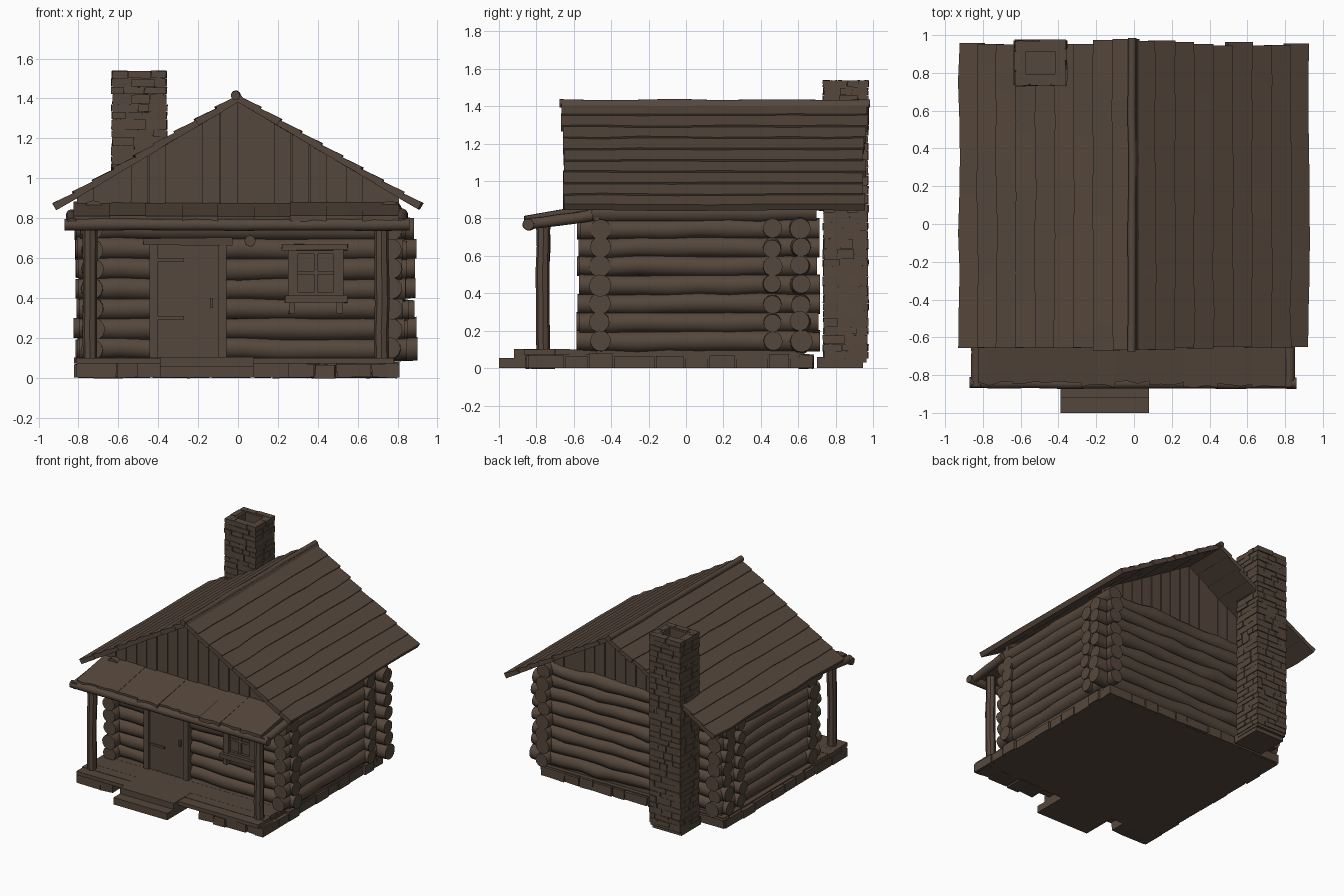
import bpy, bmesh, math, random
from mathutils import Vector, Matrix

if "Cube" in bpy.data.objects:
    bpy.data.objects.remove(bpy.data.objects["Cube"])
random.seed(7)
J = lambda a: random.uniform(-a, a)

wood = bpy.data.materials.new("weathered brown")
wood.diffuse_color = (0.091, 0.063, 0.045, 1)
wood.use_nodes = True
wood.node_tree.nodes["Principled BSDF"].inputs["Base Color"].default_value = wood.diffuse_color

def done(name, bm):
    bmesh.ops.recalc_face_normals(bm, faces=bm.faces)
    me = bpy.data.meshes.new(name)
    bm.to_mesh(me)
    bm.free()
    me.materials.append(wood)
    ob = bpy.data.objects.new(name, me)
    bpy.context.collection.objects.link(ob)
    return ob

def box(bm, x0, x1, y0, y1, z0, z1, j=0.0):
    m = Matrix.Translation(((x0+x1)/2, (y0+y1)/2, (z0+z1)/2)) @ Matrix.Diagonal((x1-x0, y1-y0, z1-z0, 1))
    for v in bmesh.ops.create_cube(bm, size=1, matrix=m)['verts']:
        v.co += Vector((J(j), J(j), J(j)))

def loft(bm, rings):
    """Closed tube through rings of points, with flat caps."""
    vs = [[bm.verts.new(p) for p in r] for r in rings]
    n = len(vs[0])
    for a, b in zip(vs, vs[1:]):
        for i in range(n):
            bm.faces.new((a[i], a[(i+1) % n], b[(i+1) % n], b[i]))
    bm.faces.new(vs[0])
    bm.faces.new(vs[-1][::-1])

def log(bm, p0, p1, r, rings=7, wob=0.006, sides=14):
    p0, p1 = Vector(p0), Vector(p1)
    d = (p1 - p0).normalized()
    u = d.orthogonal().normalized()
    w = d.cross(u)
    pts = []
    for k in range(rings):
        c = p0.lerp(p1, k/(rings-1)) + u*J(wob) + w*J(wob)
        rr = r + J(wob*0.6)
        pts.append([c + (u*math.cos(t) + w*math.sin(t))*rr
                    for t in (2*math.pi*i/sides for i in range(sides))])
    loft(bm, pts)

# --- foundation: core slab and ring of rough stones, open beside the steps ---
bm = bmesh.new()
box(bm, -0.79, 0.78, -0.72, 0.66, 0, 0.075)
box(bm, -0.75, 0.785, -0.48, 0.63, 0.05, 0.12)
def stones(a, b, put):
    while a < b - 0.03:
        e = min(b, a + random.uniform(0.10, 0.24))
        put(a + 0.004, e - 0.004)
        a = e
for a0, b0, y in ((-0.81, -0.5, -0.85), (0.25, 0.80, -0.85), (-0.81, 0.80, 0.61)):
    d = 0.15 if y < 0 else 0.07
    stones(a0, b0, lambda a, b: box(bm, a, b, y + J(.008), y + d, 0, 0.07 + J(.006), .004))
for x in (-0.815, 0.735):
    stones(-0.85, 0.68, lambda a, b: box(bm, x + J(.008), x + 0.065 + J(.012), a, b, 0, 0.07 + J(.008)))
done("stone_foundation", bm)

# --- porch deck planks and steps ---
bm = bmesh.new()
for i in range(5):
    y = -0.865 + i*0.082
    box(bm, -0.815 + J(.008), 0.775 + J(.008), y, y + 0.081, 0.07, 0.101 + J(.002))
done("porch_deck", bm)
bm = bmesh.new()
box(bm, -0.39, 0.08, -0.92, -0.70, 0.02, 0.103)
box(bm, -0.39, 0.08, -1.0, -0.70, 0, 0.055)
done("porch_steps", bm)

# --- log walls ---
rows = [0.145 + 0.1*i for i in range(7)]
bm = bmesh.new()
for z in rows + [0.845]:
    e = 0.0 if z < 0.8 else 0.05
    log(bm, (-0.805 + e + J(.012), -0.46, z), (0.835 - e + J(.015), -0.46, z), 0.056 - e*0.3, 9)
done("front_wall_logs", bm)
bm = bmesh.new()
for z in rows + [0.84]:
    out = 0.0 if z < 0.8 else 0.08
    log(bm, (-0.81 + J(.02) + out, 0.61, z), (0.885 + J(.02) - out*1.6, 0.61, z), 0.055, 13, 0.009)
done("back_wall_logs", bm)
for name, x in (("left", -0.73), ("right", 0.765)):
    bm = bmesh.new()
    for z in rows + [0.835]:
        f = 0.03 if z > 0.8 else 0
        log(bm, (x, -0.575 + J(.012) + f, z), (x, 0.705 + J(.015), z), 0.055, 9)
    done(name + "_wall_logs", bm)
    # short log ends beside the back corner
    bm = bmesh.new()
    s = 1 if x > 0 else -1
    for z in rows:
        log(bm, (x - s*0.06, 0.46, z), (x + s*(0.085 + J(.012)), 0.46, z), 0.05, 3)
    done(name + "_corner_stubs", bm)

# --- gables of vertical boards on a backing triangle ---
def gable(name, y):
    bm = bmesh.new()
    top = lambda x: 1.39 - 0.59*abs(x)
    def slab(prof, y0, y1):
        loft(bm, [[(p, yy, q) for p, q in prof] for yy in (y0, y1)])
    n = 18
    for i in range(n):
        a, b = -0.81 + 1.62*i/n + 0.003, -0.81 + 1.62*(i+1)/n - 0.003
        y0 = y + J(.004)
        slab([(a, 0.79), (b, 0.79), (b, top(b)), (a, top(a))], y0 - 0.015, y0 + 0.015)
    slab([(-0.8, 0.79), (0.8, 0.79), (0.8, top(0.8)), (0, top(0)), (-0.8, top(0.8))], y - 0.008, y + 0.008)
    done(name, bm)
gable("front_gable_boards", -0.48)
gable("back_gable_boards", 0.61)

# --- roof: overlapping clapboards on each slope ---
down = Vector((0.93, 0, -0.553)).normalized()
nrm = Vector((0.553, 0, 0.93)).normalized()
length = math.hypot(0.92, 0.547)
for name, s in (("left", -1), ("right", 1)):
    bm = bmesh.new()
    n = 9
    for i in range(n):
        a, b = length*i/n - 0.012, length*(i+1)/n + (0.012 if i < n-1 else 0.004)
        y0, y1 = -0.655 - 0.012*(i < 2) + J(.004), 0.955 + 0.015*(i < 2) + J(.01)
        rings = []
        for k in range(9):
            y = y0 + (y1 - y0)*k/8
            bb = b + J(.006)
            ring = []
            for t, h in ((a, -0.034), (bb, -0.032), (bb, 0.006), (a, -0.006)):
                p = Vector((0, 0, 1.42)) + down*t + nrm*(h + J(.0015))
                ring.append((p.x*s, y, p.z))
            rings.append(ring)
        loft(bm, rings)
    done(name + "_roof_boards", bm)
bm = bmesh.new()
log(bm, (-0.01, -0.675, 1.415), (-0.01, 0.985, 1.415), 0.022, 9, 0.003)
done("ridge_pole", bm)

# --- porch roof, beams and posts ---
bm = bmesh.new()
n = 9
for i in range(n):
    u0, u1 = i/n, (i+1)/n
    yf, h = -0.85 + J(.01), J(.003)
    rings = []
    for k in range(4):                      # scalloped lower edge
        x = -0.825 + 1.63*(u0 + (u1 - u0)*k/3)
        e = yf + J(.012)
        rings.append([(x, e, 0.782 + h), (x, -0.45, 0.858 + h), (x, -0.45, 0.885 + h), (x, e, 0.812 + h)])
    loft(bm, rings)
done("porch_roof_boards", bm)
bm = bmesh.new()
log(bm, (-0.87, -0.842, 0.767), (0.86, -0.842, 0.767), 0.03, 11, 0.003)
for x in (-0.832, 0.822):
    log(bm, (x, -0.86, 0.768), (x, -0.5, 0.815), 0.03, 5, 0.002)
done("porch_beams", bm)
bm = bmesh.new()
for x in (-0.742, 0.72):
    log(bm, (x, -0.765, 0.09), (x, -0.765, 0.79), 0.036, 6, 0.003, 8)
done("porch_posts", bm)

# --- chimney: hollow core with staggered stones ---
X0, X1, Y0, Y1 = -0.632, -0.358, 0.735, 0.972
bm = bmesh.new()
t = 0.06
for a in ((X0+.006, X0+t, Y0+.006, Y1-.006), (X1-t, X1-.006, Y0+.006, Y1-.006),
          (X0+t, X1-t, Y0+.006, Y0+t), (X0+t, X1-t, Y1-t, Y1-.006)):
    box(bm, *a, 0.03, 1.535)
box(bm, X0 + t, X1 - t, Y0 + t, Y1 - t, 0.03, 1.42)
box(bm, X0 + .01, X1 - .01, 0.70, 0.945, 0, 0.06)
def course(a, b, put):
    while a < b - 0.001:
        e = a + random.uniform(0.06, 0.13)
        if e > b - 0.035:
            e = b
        put(a + .002, e - .002)
        a = e
z = 0.05
while z < 1.5:
    zt = z + random.uniform(0.036, 0.056)
    if zt > 1.5:
        zt = 1.54
    for y, d in ((Y0, 1), (Y1, -1)):
        def put(a, b):
            o = y + J(.005)
            box(bm, a, b, min(o, o + d*.045), max(o, o + d*.045), z + .002, zt - .002, .0015)
        course(X0, X1, put)
    for x, d in ((X0, 1), (X1, -1)):
        def put(a, b):
            o = x + J(.005)
            box(bm, min(o, o + d*.045), max(o, o + d*.045), a, b, z + .002, zt - .002, .0015)
        course(Y0, Y1, put)
    z = zt
done("stone_chimney", bm)

# --- door: planks, frame, hinges and latch ---
bm = bmesh.new()
for i in range(3):
    a = -0.405 + i*0.103
    box(bm, a, a + 0.103, -0.528 + J(.002), -0.46, 0.1, 0.665)
done("door", bm)
bm = bmesh.new()
box(bm, -0.445, -0.402, -0.545, -0.45, 0.1, 0.67)
box(bm, -0.1, -0.057, -0.545, -0.45, 0.1, 0.67)
box(bm, -0.475, -0.03, -0.555, -0.45, 0.665, 0.70, .003)
done("door_frame", bm)
bm = bmesh.new()
for z in (0.30, 0.59):
    box(bm, -0.40, -0.27, -0.538, -0.52, z - .008, z + .008)
box(bm, -0.14, -0.125, -0.545, -0.52, 0.35, 0.40)
done("door_hardware", bm)

# --- window: panel, frame, cross bars, sill brackets ---
bm = bmesh.new()
box(bm, 0.29, 0.49, -0.52, -0.45, 0.41, 0.64)
done("window_pane", bm)
bm = bmesh.new()
for a in ((0.25, 0.30), (0.48, 0.53)):
    box(bm, *a, -0.545, -0.45, 0.40, 0.65)
box(bm, 0.22, 0.55, -0.555, -0.45, 0.638, 0.67, .003)
box(bm, 0.235, 0.55, -0.57, -0.45, 0.375, 0.412, .003)
box(bm, 0.30, 0.48, -0.54, -0.45, 0.41, 0.43)
box(bm, 0.30, 0.48, -0.54, -0.45, 0.62, 0.64)
box(bm, 0.381, 0.399, -0.535, -0.45, 0.42, 0.63)
box(bm, 0.30, 0.48, -0.533, -0.45, 0.516, 0.534)
for x in (0.27, 0.51):
    box(bm, x - .016, x + .016, -0.55, -0.45, 0.32, 0.378, .003)
done("window_frame", bm)
bm = bmesh.new()
log(bm, (0.06, -0.56, 0.685), (0.06, -0.46, 0.685), 0.028, 3, 0.001)
done("wall_peg", bm)

# smooth rounded logs, keep cut edges sharp
for ob in bpy.context.scene.objects:
    ob.select_set(True)
    bpy.context.view_layer.objects.active = ob
bpy.ops.object.shade_smooth_by_angle(angle=math.radians(35))
